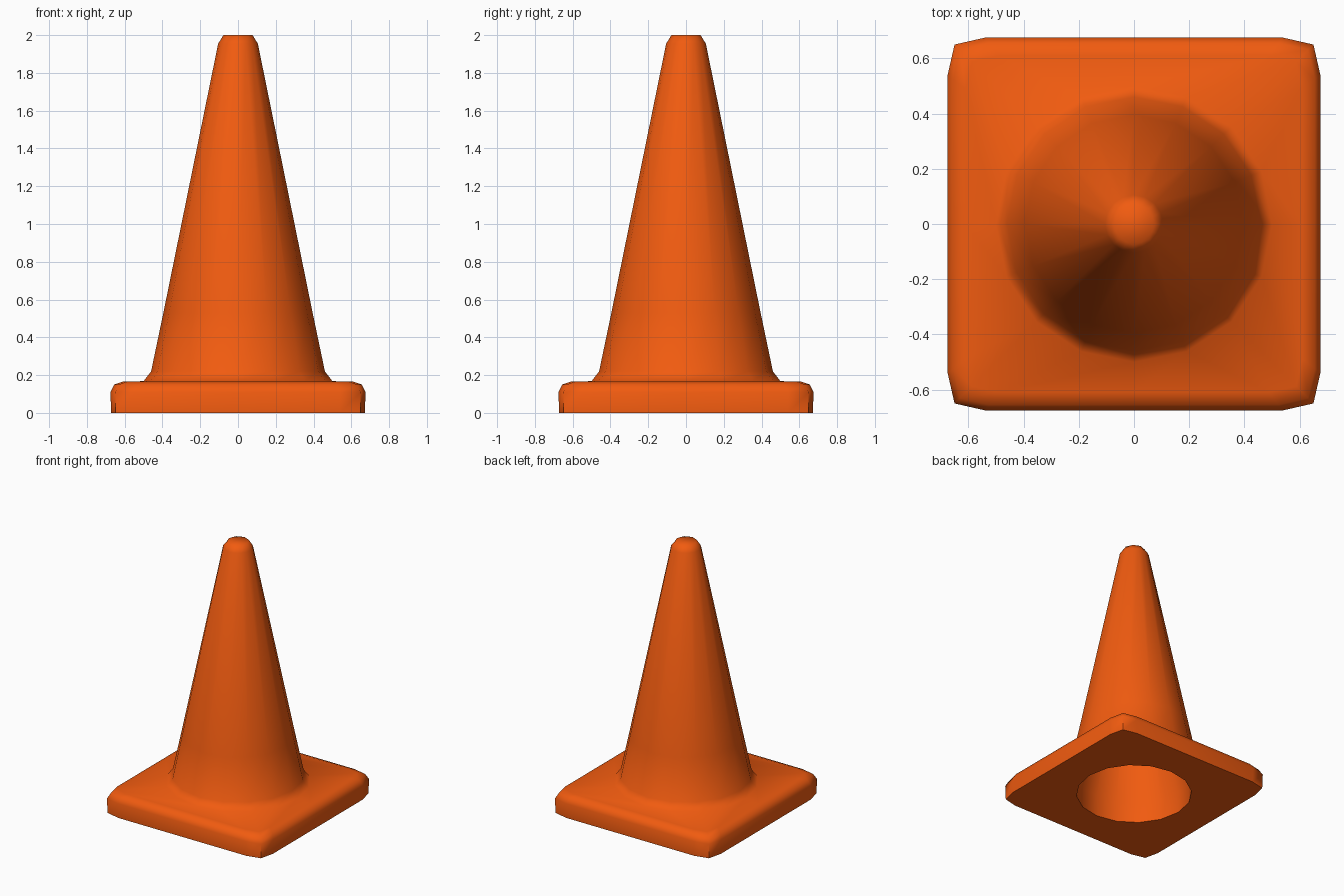
import bpy, bmesh, math

if "Cube" in bpy.data.objects:
    bpy.data.objects.remove(bpy.data.objects["Cube"])

SIDES = 16


def circle(r, z, octagon=False):
    """16-point ring; octagon pulls every second point onto the chord."""
    pts = []
    for i in range(SIDES):
        a = math.tau * i / SIDES
        k = r * math.cos(math.pi / 8) if octagon and i % 2 else r
        pts.append((k * math.cos(a), k * math.sin(a), z))
    return pts


def square(h, z):
    """16-point square ring with clipped corners, half-width h."""
    side = [(h, 0), (h, 0.8 * h), (0.963 * h, 0.963 * h), (0.8 * h, h)]
    pts = []
    for _ in range(4):
        pts += [(x, y, z) for x, y in side]
        side = [(-y, x) for x, y in side]
    return pts


# One continuous skin: hollow inside, underside, base slab, cone, tip
rings = [
    circle(0.035, 1.93),
    circle(0.41, 0.16),
    circle(0.41, 0.0),
    square(0.672, 0.0),
    square(0.675, 0.11),
    square(0.655, 0.15),
    square(0.61, 0.165),
    circle(0.50, 0.168),
    circle(0.46, 0.22),
    circle(0.395, 0.53),
    circle(0.105, 1.955),
    circle(0.077, 2.0, octagon=True),
]

bm = bmesh.new()
loops = [[bm.verts.new(p) for p in ring] for ring in rings]
for a, b in zip(loops, loops[1:]):
    for i in range(SIDES):
        j = (i + 1) % SIDES
        bm.faces.new((a[i], a[j], b[j], b[i]))
bm.faces.new(loops[0])
bm.faces.new(loops[-1])
bmesh.ops.recalc_face_normals(bm, faces=bm.faces)

mesh = bpy.data.meshes.new("traffic_cone")
bm.to_mesh(mesh)
bm.free()
cone = bpy.data.objects.new("traffic_cone", mesh)
bpy.context.collection.objects.link(cone)

# Orange plastic
mat = bpy.data.materials.new("orange_plastic")
mat.diffuse_color = (0.88, 0.105, 0.005, 1)
mat.use_nodes = True
mat.node_tree.nodes["Principled BSDF"].inputs["Base Color"].default_value = mat.diffuse_color
mesh.materials.append(mat)

# Smooth sides, crisp tip and underside edges
bpy.context.view_layer.objects.active = cone
cone.select_set(True)
bpy.ops.object.shade_smooth_by_angle(angle=math.radians(57))
